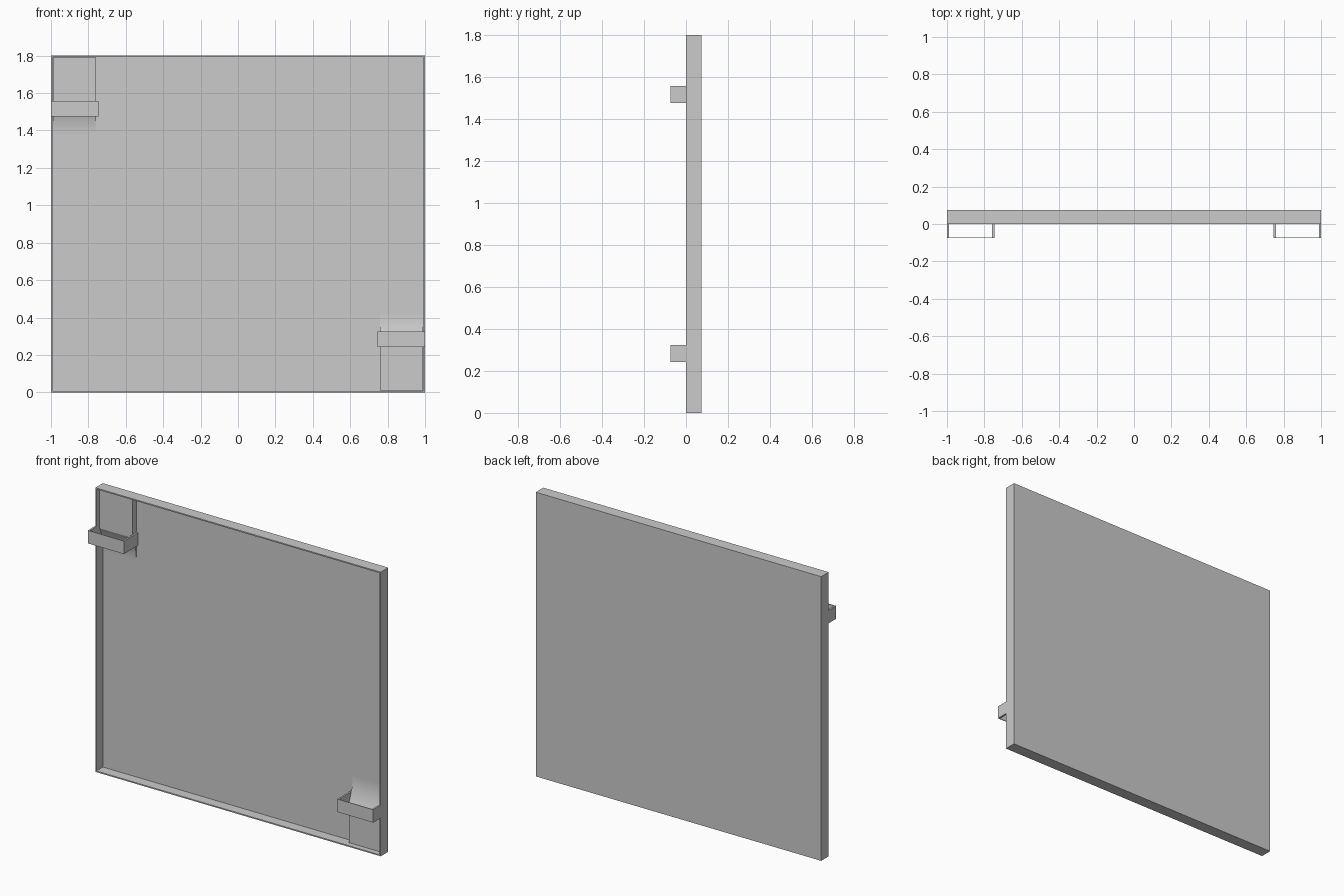
import bpy
import bmesh
import math
from mathutils import Matrix

cube = bpy.data.objects.get("Cube")
if cube:
    bpy.data.objects.remove(cube, do_unlink=True)

HEIGHT = 1.8
DEPTH = 0.075       # depth of the tray
RIM = 0.011         # thickness of rim and strap sides
FLOOR = 0.065       # y of the inner face of the back panel

grey = bpy.data.materials.new("plain grey")
grey.use_nodes = True
colour = (0.6, 0.6, 0.6, 1)
grey.diffuse_color = colour
grey.node_tree.nodes["Principled BSDF"].inputs["Base Color"].default_value = colour

# Half turn about the middle of the tray, for the opposite corner
HALF_TURN = (Matrix.Translation((0, 0, HEIGHT / 2)) @ Matrix.Rotation(math.pi, 4, "Y")
             @ Matrix.Translation((0, 0, -HEIGHT / 2)))


def prism(name, outline, offset, turn=None):
    """Extrude a flat outline along the offset vector."""
    bm = bmesh.new()
    face = bm.faces.new([bm.verts.new(p) for p in outline])
    result = bmesh.ops.extrude_face_region(bm, geom=[face], use_keep_orig=True)
    moved = [g for g in result["geom"] if isinstance(g, bmesh.types.BMVert)]
    bmesh.ops.translate(bm, verts=moved, vec=offset)
    if turn:
        bm.transform(turn)
    bmesh.ops.recalc_face_normals(bm, faces=bm.faces)
    mesh = bpy.data.meshes.new(name)
    bm.to_mesh(mesh)
    bm.free()
    mesh.materials.append(grey)
    obj = bpy.data.objects.new(name, mesh)
    bpy.context.collection.objects.link(obj)
    return obj


def tray():
    """Shallow box with an open front, inset and sunk from one block."""
    bm = bmesh.new()
    bmesh.ops.create_cube(bm, size=1)
    bmesh.ops.scale(bm, vec=(2, DEPTH, HEIGHT), verts=bm.verts)
    bmesh.ops.translate(bm, vec=(0, DEPTH / 2, HEIGHT / 2), verts=bm.verts)
    bm.normal_update()
    front = min(bm.faces, key=lambda f: f.calc_center_median().y)
    bmesh.ops.inset_region(bm, faces=[front], thickness=RIM)
    sunk = bmesh.ops.extrude_face_region(bm, geom=[front])
    verts = [g for g in sunk["geom"] if isinstance(g, bmesh.types.BMVert)]
    bmesh.ops.translate(bm, verts=verts, vec=(0, FLOOR, 0))
    if front.is_valid:
        bmesh.ops.delete(bm, geom=[front], context="FACES_ONLY")
    bmesh.ops.recalc_face_normals(bm, faces=bm.faces)
    mesh = bpy.data.meshes.new("tray")
    bm.to_mesh(mesh)
    bm.free()
    mesh.materials.append(grey)
    obj = bpy.data.objects.new("tray", mesh)
    bpy.context.collection.objects.link(obj)


def corner(prefix, turn=None):
    # Raised block whose end sweeps back into the panel
    left, right = -1 + RIM, -0.758
    face_y, ramp_end, ramp_len, steps = 0.028, 1.38, 0.155, 10
    outline = [(left, FLOOR, HEIGHT - RIM)]
    for i in range(steps + 1):
        t = i / steps
        y = FLOOR - (FLOOR - face_y) * t * t
        outline.append((left, y, ramp_end + ramp_len * t))
    outline.append((left, face_y, HEIGHT - RIM))
    block = prism(prefix + "_block", outline, (right - left, 0, 0), turn)
    bpy.ops.object.select_all(action="DESELECT")
    block.select_set(True)
    bpy.context.view_layer.objects.active = block
    bpy.ops.object.shade_smooth_by_angle(angle=math.radians(10))

    # Thin hollow strap standing out in front of the block
    low, high, out = 1.476, 1.558, -DEPTH
    skin, inner = out + 0.004, right + RIM
    path = [(-1, 0), (-1, out), (inner, out), (inner, FLOOR),
            (right, FLOOR), (right, skin), (left, skin), (left, 0)]
    prism(prefix + "_strap", [(x, y, low) for x, y in path], (0, 0, high - low), turn)


tray()
corner("upper")
corner("lower", HALF_TURN)
